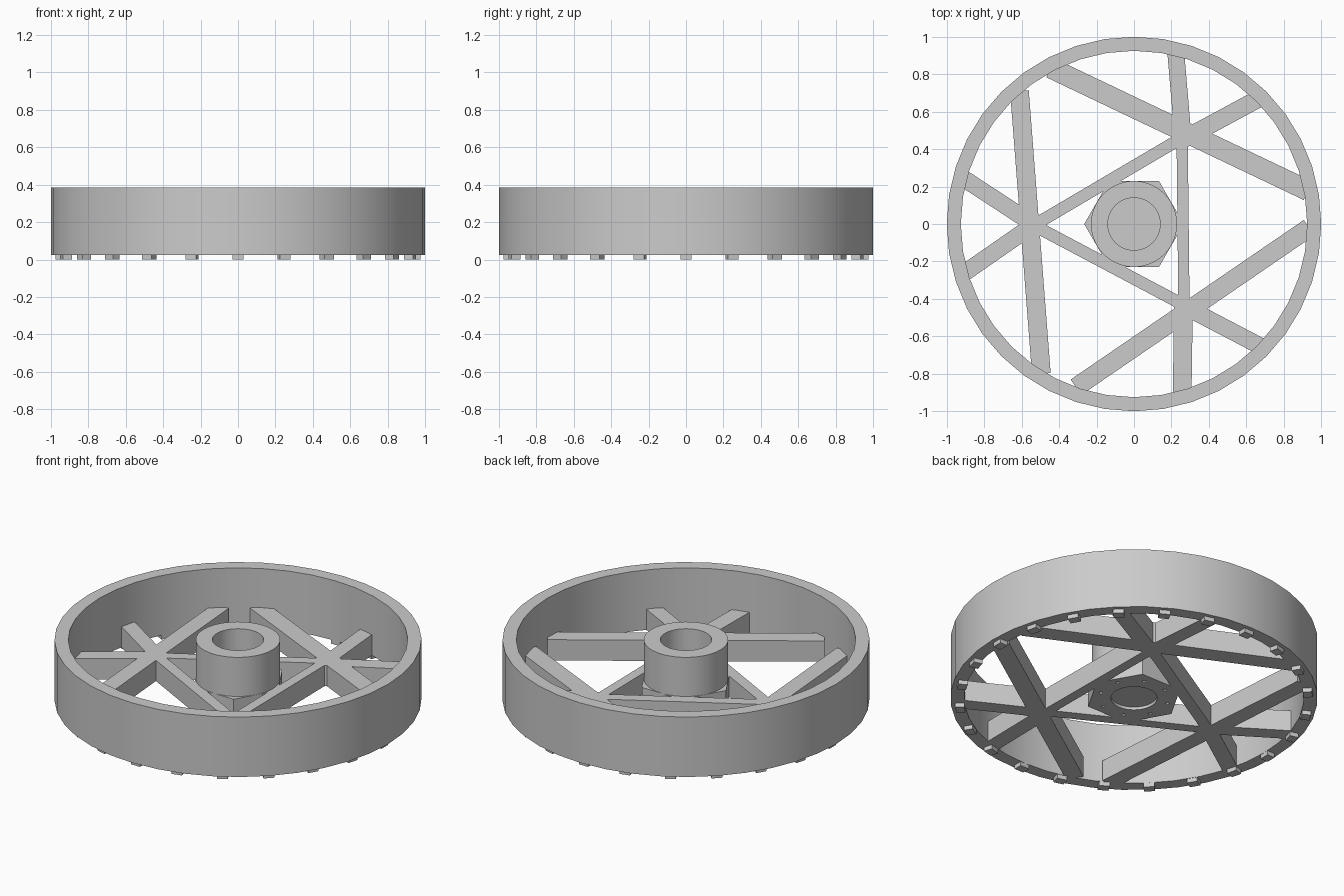
import bpy, bmesh, math
from mathutils import Matrix, Vector

if "Cube" in bpy.data.objects:
    bpy.data.objects.remove(bpy.data.objects["Cube"])

GREY = bpy.data.materials.new("plain_grey")
GREY.use_nodes = True
GREY.diffuse_color = (0.6, 0.6, 0.6, 1)
for node in GREY.node_tree.nodes:
    if node.type == "BSDF_PRINCIPLED":
        node.inputs["Base Color"].default_value = GREY.diffuse_color

BASE, DECK, TOP = 0.025, 0.15, 0.385


def finish(name, bm, smooth=False):
    bmesh.ops.recalc_face_normals(bm, faces=bm.faces)
    mesh = bpy.data.meshes.new(name)
    bm.to_mesh(mesh)
    bm.free()
    mesh.materials.append(GREY)
    ob = bpy.data.objects.new(name, mesh)
    bpy.context.collection.objects.link(ob)
    bpy.ops.object.select_all(action="DESELECT")
    ob.select_set(True)
    bpy.context.view_layer.objects.active = ob
    if smooth:
        bpy.ops.object.shade_smooth_by_angle(angle=math.radians(30))
    return ob


def tube(name, outer, inner, z0, z1, sides):
    """Spin a rectangular section about the z axis."""
    bm = bmesh.new()
    rings = []
    for i in range(sides):
        a = math.tau * i / sides
        rings.append([bm.verts.new((r * math.cos(a), r * math.sin(a), z))
                      for r, z in ((outer, z0), (outer, z1), (inner, z1), (inner, z0))])
    for i in range(sides):
        p, q = rings[i], rings[(i + 1) % sides]
        for j in range(4):
            k = (j + 1) % 4
            bm.faces.new((p[j], q[j], q[k], p[k]))
    return finish(name, bm, True)


def add_cylinder(bm, x, y, r, z0, z1, sides, turn=0.0):
    m = Matrix.Translation((x, y, (z0 + z1) / 2)) @ Matrix.Rotation(turn, 4, "Z")
    bmesh.ops.create_cone(bm, cap_ends=True, segments=sides, radius1=r,
                          radius2=r, depth=z1 - z0, matrix=m)


def add_box(bm, centre, size, turn):
    m = (Matrix.Translation(centre) @ Matrix.Rotation(turn, 4, "Z")
         @ Matrix.Diagonal((*size, 1)))
    bmesh.ops.create_cube(bm, size=1, matrix=m)


def bar(name, start, end, width):
    """Straight flat bar between two points on the deck."""
    a, b = Vector(start), Vector(end)
    d, c = b - a, (a + b) / 2
    bm = bmesh.new()
    add_box(bm, (c.x, c.y, (BASE + DECK) / 2), (d.length, width, DECK - BASE),
            math.atan2(d.y, d.x))
    return finish(name, bm)


# Outer rim and hub sleeve
tube("rim", 1.0, 0.925, BASE, TOP, 40)
tube("hub_sleeve", 0.23, 0.14, DECK - 0.01, TOP, 40)

# Hexagonal hub plate with blind bore, lower recess and pin holes
bm = bmesh.new()
add_cylinder(bm, 0, 0, 0.266, BASE, DECK, 6, math.radians(30))
plate = finish("hub_plate", bm)
bm = bmesh.new()
add_cylinder(bm, 0, 0, 0.14, 0.06, 0.3, 40)
add_cylinder(bm, 0, 0, 0.126, 0, 0.042, 40)
for i in range(8):
    a = math.tau * (i + 0.5) / 8
    add_cylinder(bm, 0.19 * math.cos(a), 0.19 * math.sin(a), 0.011, 0, 0.06, 10)
cutter = finish("hub_cutter", bm)
cutter.hide_render = True
cut = plate.modifiers.new("hub_cut", "BOOLEAN")
cut.operation, cut.object, cut.solver = "DIFFERENCE", cutter, "EXACT"
bpy.context.view_layer.objects.active = plate
bpy.ops.object.modifier_apply(modifier="hub_cut")
bpy.data.objects.remove(cutter)

# Inner triangle of narrow bars around the hub
bar("triangle_bar_right", (0.257, 0.47), (0.267, -0.45), 0.06)
bar("triangle_bar_back", (-0.55, -0.015), (0.26, 0.462), 0.065)
bar("triangle_bar_front", (-0.55, 0.0), (0.28, -0.44), 0.065)

# Long chords crossing at the triangle corners
bar("chord_left", (-0.612, 0.71), (-0.495, -0.80), 0.10)
bar("chord_back", (-0.445, 0.833), (0.93, 0.178), 0.11)
bar("chord_front", (-0.31, -0.872), (0.935, -0.02), 0.10)

# Short spokes from the triangle corners to the rim
bar("spoke_back_right", (0.25, 0.445), (0.68, 0.677), 0.094)
bar("spoke_front_right", (0.25, -0.43), (0.68, -0.655), 0.09)
bar("spoke_back", (0.222, 0.93), (0.262, 0.46), 0.09)
bar("spoke_front", (0.257, -0.93), (0.264, -0.43), 0.10)
bar("spoke_left_back", (-0.91, 0.243), (-0.53, -0.005), 0.09)
bar("spoke_left_front", (-0.91, -0.264), (-0.53, 0.0), 0.09)

# Small lugs under the rim
bm = bmesh.new()
for i in range(24):
    a = math.tau * i / 24
    add_box(bm, (0.95 * math.cos(a), 0.95 * math.sin(a), 0.015),
            (0.05, 0.06, 0.03), a)
finish("rim_lugs", bm)
